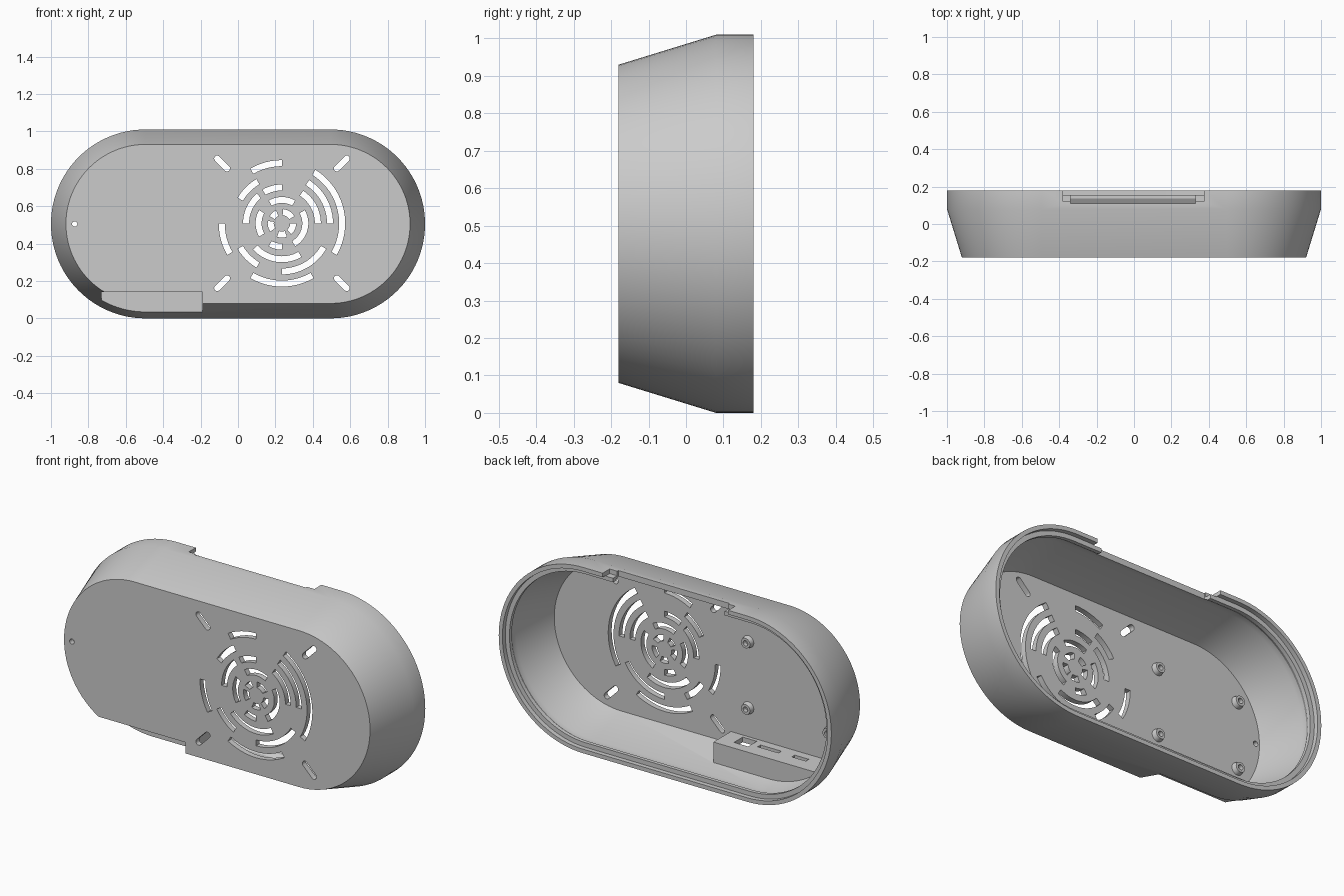
import bpy, bmesh, math
from math import cos, sin, pi, radians

if "Cube" in bpy.data.objects:
    bpy.data.objects.remove(bpy.data.objects["Cube"])

CZ, R, HX = 0.505, 0.505, 0.495      # stadium centre height, end radius, half straight length
GX, GZ = 0.235, 0.508                # grille centre

mat = bpy.data.materials.new("plain grey plastic")
mat.diffuse_color = (0.6, 0.6, 0.6, 1)
mat.use_nodes = True
mat.node_tree.nodes["Principled BSDF"].inputs["Base Color"].default_value = mat.diffuse_color


def new_obj(name, bm):
    bmesh.ops.recalc_face_normals(bm, faces=bm.faces[:])
    me = bpy.data.meshes.new(name)
    bm.to_mesh(me)
    bm.free()
    me.materials.append(mat)
    ob = bpy.data.objects.new(name, me)
    bpy.context.collection.objects.link(ob)
    return ob


def loft(bm, rings):
    """Skin a list of equal-length point rings and cap both ends."""
    vs = [[bm.verts.new(p) for p in r] for r in rings]
    n = len(vs[0])
    for a, b in zip(vs, vs[1:]):
        for i in range(n):
            j = (i + 1) % n
            bm.faces.new((a[i], a[j], b[j], b[i]))
    bm.faces.new(vs[0])
    bm.faces.new(vs[-1][::-1])


def stadium(inset, y, n=48):
    r = R - inset
    pts = []
    for side, start in ((1, -pi / 2), (-1, pi / 2)):
        for i in range(n + 1):
            a = start + pi * i / n
            pts.append((side * HX + r * cos(a), y, CZ + r * sin(a)))
    return pts


def box(bm, x0, x1, y0, y1, z0, z1):
    loft(bm, [[(x0, y, z0), (x1, y, z0), (x1, y, z1), (x0, y, z1)] for y in (y0, y1)])


def prism(bm, pts, y0=-0.25, y1=-0.1):
    loft(bm, [[(x, y, z) for x, z in pts] for y in (y0, y1)])


def boxes(name, *dims):
    bm = bmesh.new()
    for d in dims:
        box(bm, *d)
    return new_obj(name, bm)


def cut(ob, cutter):
    """Subtract cutter from ob, then discard the cutter."""
    cutter.hide_render = True
    m = ob.modifiers.new("cut", 'BOOLEAN')
    m.operation, m.solver, m.object = 'DIFFERENCE', 'EXACT', cutter
    bpy.context.view_layer.objects.active = ob
    bpy.ops.object.modifier_apply(modifier=m.name)
    bpy.data.objects.remove(cutter)


def smooth(ob):
    bpy.ops.object.select_all(action='DESELECT')
    ob.select_set(True)
    bpy.context.view_layer.objects.active = ob
    bpy.ops.object.shade_smooth_by_angle(angle=radians(25))


# outer body: tapered front, straight back
bm = bmesh.new()
loft(bm, [stadium(i, y) for i, y in ((0.08, -0.18), (0, 0.08), (0, 0.18))])
shell = new_obj("case_shell", bm)

# cavity with stepped rim; the port housing is left standing inside it
bm = bmesh.new()
loft(bm, [stadium(i, y) for i, y in ((0.103, -0.15), (0.032, 0.08), (0.032, 0.11),
                                    (0.047, 0.135), (0.047, 0.155), (0.022, 0.155), (0.022, 0.25))])
cavity = new_obj("cavity_cutter", bm)
cut(cavity, boxes("housing_cutter", (-0.78, -0.165, -0.3, 0.0, -0.1, 0.168)))
cut(shell, cavity)

# port recess in the lower front edge
cut(shell, boxes("recess_cutter", (-0.73, -0.19, -0.3, -0.032, -0.1, 0.14)))
# port openings in the roof of the recess
cut(shell, boxes("port_cutter",
                 (-0.335, -0.25, -0.13, -0.055, 0.1, 0.2),
                 (-0.50, -0.375, -0.105, -0.08, 0.1, 0.2),
                 (-0.665, -0.58, -0.105, -0.08, 0.1, 0.2)))
# stepped notch in the top of the rim
cut(shell, boxes("notch_outer_cutter", (-0.38, 0.375, 0.12, 0.3, 0.985, 1.1)))
cut(shell, boxes("notch_inner_cutter", (-0.34, 0.33, 0.11, 0.3, 0.9, 1.15)))

# speaker grille: arc slots as (mean radius, start angle, end angle)
arcs = [(0.322, -120, -60), (0.322, 90, 120), (0.322, -30, 58), (0.322, 180, 210),
        (0.257, 0, 58), (0.257, -90, -30), (0.257, 210, 240), (0.257, 120, 150),
        (0.192, 0, 57), (0.192, 130, 180), (0.192, 90, 120), (0.192, 222, 300),
        (0.125, 60, 120), (0.125, -60, 30), (0.125, 150, 210), (0.125, 240, 270),
        (0.06, 30, 85), (0.06, 115, 150), (0.06, 170, 215), (0.06, 250, 290), (0.06, -50, 0)]
W = 0.016
bm = bmesh.new()
for r, a0, a1 in arcs:
    n = max(4, int((a1 - a0) / 5))
    ang = [radians(a0 + (a1 - a0) * i / n) for i in range(n + 1)]
    pts = [(GX + (r + W) * cos(a), GZ + (r + W) * sin(a)) for a in ang]
    pts += [(GX + (r - W) * cos(a), GZ + (r - W) * sin(a)) for a in reversed(ang)]
    prism(bm, pts)
# diagonal rounded slots around the grille
for k in range(4):
    d = radians(45 + 90 * k)
    pts = []
    for r, s in ((0.49, -90), (0.415, 90)):
        for i in range(9):
            a = radians(s + 180 * i / 8)
            u, v = r + W * cos(a), W * sin(a)
            pts.append((GX + u * cos(d) - v * sin(d), GZ + u * sin(d) + v * cos(d)))
    prism(bm, pts)
# small indicator hole
prism(bm, [(-0.873 + 0.014 * cos(2 * pi * i / 20), CZ + 0.014 * sin(2 * pi * i / 20)) for i in range(20)])
cut(shell, new_obj("grille_cutter", bm))
smooth(shell)

# four screw bosses inside the front plate
for x in (-0.27, -0.76):
    for z in (0.325, 0.685):
        bm = bmesh.new()
        loft(bm, [[(x + r * cos(2 * pi * i / 24), y, z + r * sin(2 * pi * i / 24)) for i in range(24)]
                  for r, y in ((0.034, -0.155), (0.027, -0.125), (0.014, -0.125), (0.014, -0.148))])
        smooth(new_obj("screw_boss", bm))
